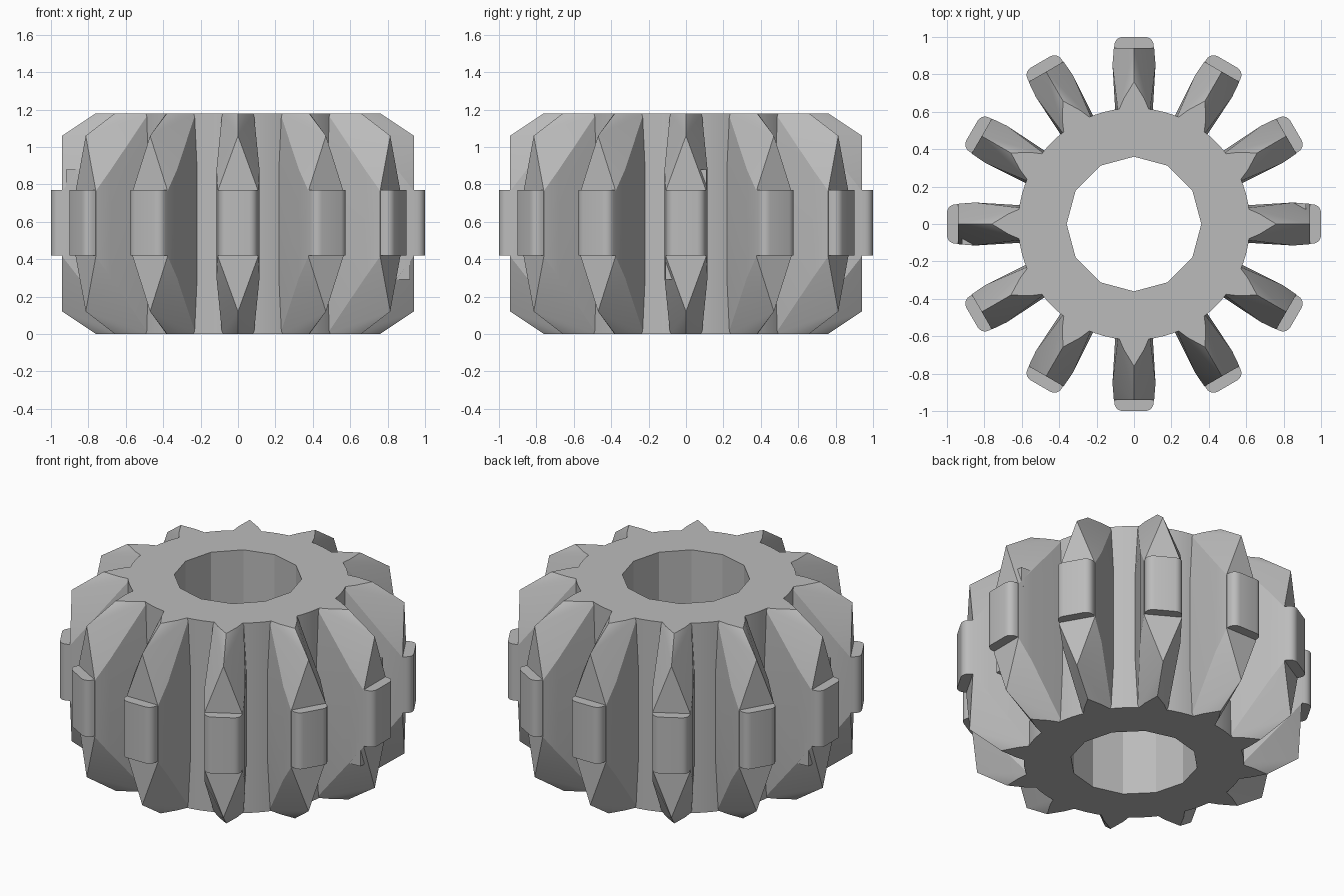
import bpy, bmesh
from math import cos, sin, pi, radians
from mathutils import Matrix

cube = bpy.data.objects.get("Cube")
if cube:
    bpy.data.objects.remove(cube, do_unlink=True)

H = 1.18          # total height
MID = H / 2
TEETH = 12

steel = bpy.data.materials.new("plain grey")
steel.use_nodes = True
grey = (0.5, 0.5, 0.5, 1)
steel.diffuse_color = grey
steel.node_tree.nodes["Principled BSDF"].inputs["Base Color"].default_value = grey


def finish(bm, name, turn=0.0, angle=25):
    bmesh.ops.recalc_face_normals(bm, faces=bm.faces)
    bm.transform(Matrix.Rotation(turn, 4, 'Z'))
    mesh = bpy.data.meshes.new(name)
    bm.to_mesh(mesh)
    bm.free()
    mesh.materials.append(steel)
    ob = bpy.data.objects.new(name, mesh)
    bpy.context.collection.objects.link(ob)
    bpy.ops.object.select_all(action='DESELECT')
    ob.select_set(True)
    bpy.context.view_layer.objects.active = ob
    bpy.ops.object.shade_smooth_by_angle(angle=radians(angle))
    return ob


def prism(bm, outline, z0, z1):
    low = [bm.verts.new((x, y, z0)) for x, y in outline]
    high = [bm.verts.new((x, y, z1)) for x, y in outline]
    bm.faces.new(low[::-1])
    bm.faces.new(high)
    for i in range(len(low)):
        j = (i + 1) % len(low)
        bm.faces.new((low[i], low[j], high[j], high[i]))


# Hub: round outside, twelve-sided bore
bm = bmesh.new()
N = 72
rings = []
for i in range(N):
    a = 2 * pi * i / N
    side = 2 * pi / TEETH
    bore = 0.36 * cos(side / 2) / cos(a % side - side / 2)
    rings.append([bm.verts.new((r * cos(a), r * sin(a), z))
                  for r, z in ((0.62, 0), (0.62, H), (bore, H), (bore, 0))])
for i in range(N):
    p, q = rings[i], rings[(i + 1) % N]
    for k in range(4):
        m = (k + 1) % 4
        bm.faces.new((p[k], q[k], q[m], p[m]))
finish(bm, "hub")

# Half-width, radius and height above the middle of each tooth corner
CORNERS = [(0.085, 0.6, 0.59), (0.055, 0.67, 0.59), (0, 0.76, 0.59),
           (0, 0.94, 0.47), (0.115, 0.85, 0.29), (0.108, 0.94, 0.175),
           (0.1, 0.6, 0.29)]

# Rounded outline of the raised pad across each tooth
half = [(0.09, 0.7), (0.115, 0.85)]
for k in range(6):
    a = radians(18 * k)
    half.append((0.06 + 0.045 * cos(a), 0.955 + 0.045 * sin(a)))
pad = [(r, -w) for w, r in half] + [(r, w) for w, r in reversed(half)]

for t in range(TEETH):
    turn = 2 * pi * t / TEETH
    # Faceted tooth pointing along +x before it is turned
    bm = bmesh.new()
    for w, r, h in CORNERS:
        for s in ((1, -1) if w else (1,)):
            for v in (1, -1):
                bm.verts.new((r, s * w, MID + v * h))
    hull = bmesh.ops.convex_hull(bm, input=bm.verts)
    loose = [v for v in bm.verts if not v.link_faces]
    bmesh.ops.delete(bm, geom=loose, context='VERTS')
    bmesh.ops.dissolve_limit(bm, angle_limit=radians(1),
                             verts=bm.verts, edges=bm.edges)
    finish(bm, f"tooth_{t + 1}", turn, 18)

    bm = bmesh.new()
    prism(bm, pad, 0.42, 0.77)
    finish(bm, f"tooth_pad_{t + 1}", turn)

    # Small stepped corners on the two side teeth
    if t % 6 == 0:
        bm = bmesh.new()
        for s, z0, z1 in ((1, 0.76, 0.88), (-1, 0.29, 0.43)):
            prism(bm, [(0.85, s * 0.07), (0.92, s * 0.07),
                       (0.92, s * 0.11), (0.85, s * 0.114)], z0, z1)
        finish(bm, f"tooth_step_{t + 1}", turn)
